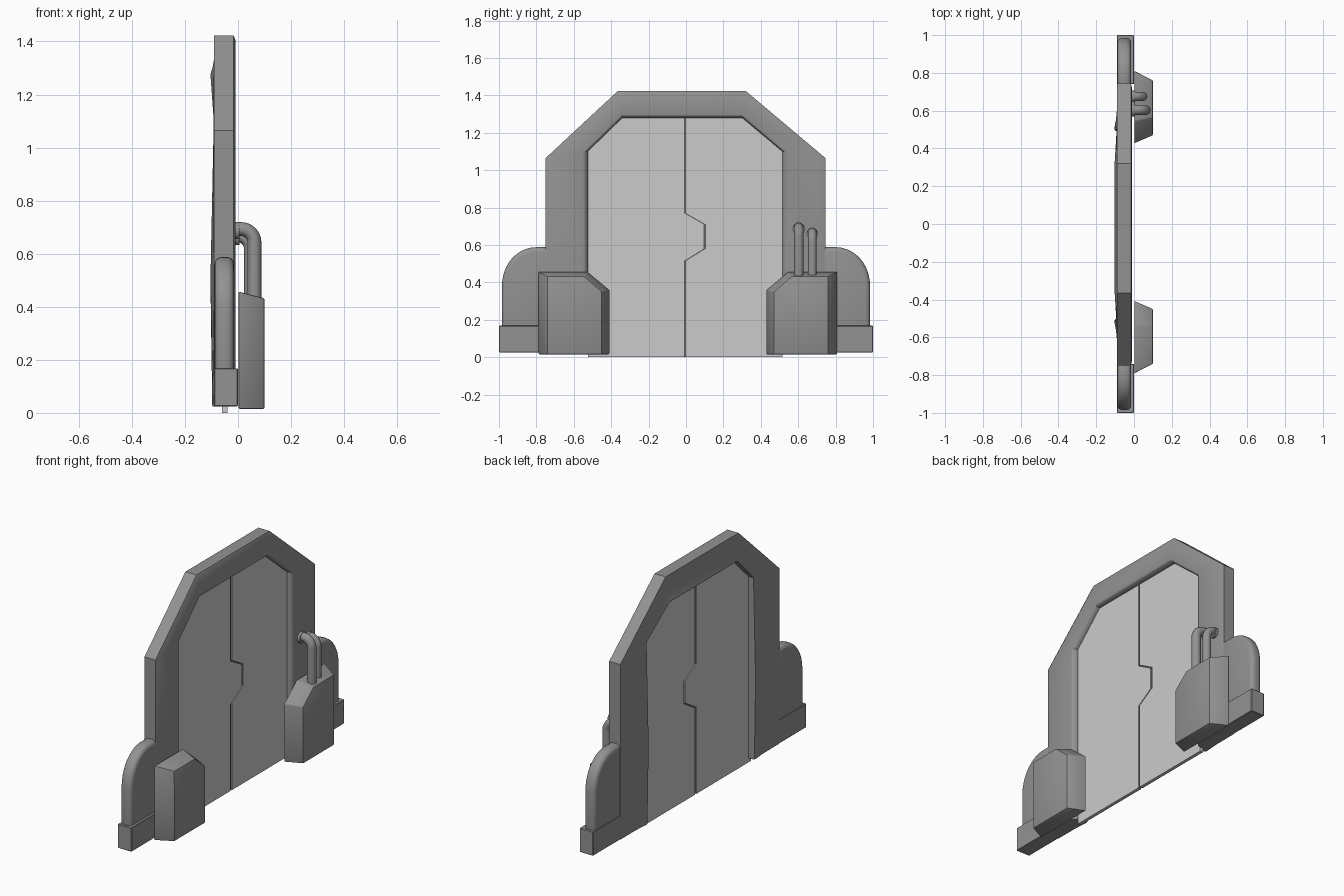
import bpy, bmesh, math

if "Cube" in bpy.data.objects:
    bpy.data.objects.remove(bpy.data.objects["Cube"])


def material(name, v):
    m = bpy.data.materials.new(name)
    m.diffuse_color = (v, v, v, 1)
    m.use_nodes = True
    m.node_tree.nodes["Principled BSDF"].inputs["Base Color"].default_value = m.diffuse_color
    return m


DARK = material("dark_metal", .29)
LIGHT = material("door_metal", .55)
SEAM = material("seam_shadow", .12)


def smooth(ob, angle=30):
    bpy.ops.object.select_all(action='DESELECT')
    ob.select_set(True)
    bpy.context.view_layer.objects.active = ob
    bpy.ops.object.shade_smooth_by_angle(angle=math.radians(angle))


def loft(name, rings, bevel=0.0, segments=2, mat=DARK):
    """Skin a list of equal-length point rings and cap both ends."""
    bm = bmesh.new()
    vs = [[bm.verts.new(p) for p in ring] for ring in rings]
    n = len(rings[0])
    for a, b in zip(vs, vs[1:]):
        for i in range(n):
            j = (i + 1) % n
            bm.faces.new((a[i], a[j], b[j], b[i]))
    bm.faces.new(vs[0])
    bm.faces.new(vs[-1])
    bmesh.ops.recalc_face_normals(bm, faces=bm.faces)
    if bevel:
        edges = [e for e in bm.edges if e.calc_face_angle(0) > math.radians(25)]
        bmesh.ops.bevel(bm, geom=edges, offset=bevel, segments=segments,
                        profile=0.5, affect='EDGES', clamp_overlap=True)
    me = bpy.data.meshes.new(name)
    bm.to_mesh(me)
    bm.free()
    me.materials.append(mat)
    ob = bpy.data.objects.new(name, me)
    bpy.context.collection.objects.link(ob)
    smooth(ob)


def prism(name, pts, x0, x1, bevel=0.0, segments=2, mat=DARK):
    """Extrude a (y, z) outline along x."""
    loft(name, [[(x, y, z) for y, z in pts] for x in (x0, x1)], bevel, segments, mat)


# Door frame: one cross-section swept between outer and inner outlines;
# the lip weight swells the rear rim along the jambs and lintel
outer = [(-.75, .025), (-.75, .50), (-.75, 1.065), (-.365, 1.423),
         (.32, 1.423), (.745, 1.065), (.745, .50), (.745, .025)]
inner = [(-.525, .025), (-.525, .50), (-.525, 1.10), (-.34, 1.28),
         (.30, 1.28), (.515, 1.10), (.515, .50), (.515, .025)]
lip = [.5, 1, .1, 1, 1, .1, 1, .5]
section = [(0, -.09, 0), (.60, -.09, 0), (.85, -.09, .006), (1.03, -.09, .014), (1.08, -.087, .015),
           (1.10, -.080, .014), (1.10, -.05, 0), (1, -.05, 0)]
for k in range(6):      # quarter-round from the door out to the front face
    a = math.pi / 2 * k / 5
    section.append((1 - .12 * (1 - math.cos(a)), -.04 + .03 * math.sin(a), 0))
section += [(.12, -.010, 0), (0, -.017, 0)]
loft("door_frame", [[(x - w * d, o[0] + t * (i[0] - o[0]), max(.025, o[1] + t * (i[1] - o[1])))
                     for t, x, d in section] for o, i, w in zip(outer, inner, lip)])

# Two interlocking door panels with a recessed dark seam between them
seam = [(-.005, 0), (-.005, .515), (.10, .58), (.10, .71), (-.005, .77), (-.005, 1.28)]
g = .006
left_seam = [(y - g, z) for y, z in seam]
right_seam = [(y + g, z) for y, z in seam]
prism("door_panel_left", left_seam + [(-.34, 1.28), (-.525, 1.10), (-.525, 0)], -.06, -.04, mat=LIGHT)
prism("door_panel_right", right_seam + [(.30, 1.28), (.515, 1.10), (.515, 0)], -.06, -.04, mat=LIGHT)
prism("door_seam", left_seam + right_seam[::-1], -.054, -.046, mat=SEAM)

# Rounded side fins standing on foot blocks
fin = [(.72, .12), (.72, .588), (.80, .588)]
for k in range(1, 10):
    a = math.pi / 2 * (1 - k / 10)
    fin.append((.80 + .183 * math.cos(a), .388 + .20 * math.sin(a)))
fin += [(.985, .388), (.985, .12)]
foot = [(.74, .025), (1, .025), (1, .168), (.74, .168)]
for side, s in (("left", -1), ("right", 1)):
    prism("side_fin_" + side, [(s * y, z) for y, z in fin], -.088, -.015, .026, 4)
    prism("foot_block_" + side, [(s * y, z) for y, z in foot], -.09, 0, .003, 1)

# Tapered equipment boxes in front of the frame
back = [(.428, .015), (.428, .36), (.545, .457), (.81, .457), (.81, .015)]
front = [(.47, .015), (.47, .35), (.565, .432), (.76, .432), (.76, .015)]
for side, f in (("right", lambda y: y), ("left", lambda y: .02 - y)):
    loft("equipment_box_" + side,
         [[(x, f(y), z) for y, z in pts] for x, pts in ((.002, back), (.10, front))], .005)


def tube(name, path, r):
    cu = bpy.data.curves.new(name, 'CURVE')
    cu.dimensions = '3D'
    cu.bevel_depth = r
    cu.bevel_resolution = 3
    cu.use_fill_caps = True
    sp = cu.splines.new('POLY')
    sp.points.add(len(path) - 1)
    for p, co in zip(sp.points, path):
        p.co = (*co, 1)
    cu.materials.append(DARK)
    ob = bpy.data.objects.new(name, cu)
    bpy.context.collection.objects.link(ob)
    bpy.ops.object.select_all(action='DESELECT')
    ob.select_set(True)
    bpy.context.view_layer.objects.active = ob
    bpy.ops.object.convert(target='MESH')
    smooth(bpy.context.view_layer.objects.active, 40)


# Bent pipes running from the right box into the frame, with collars
def pipe(name, y, x, top, r):
    bend = .05
    path = [(x, y, .40)]
    for k in range(9):
        a = math.pi / 2 * k / 8
        path.append((x - bend + bend * math.cos(a), y, top - bend + bend * math.sin(a)))
    path.append((-.02, y, top))
    tube(name, path, r)
    tube(name + "_collar", [(-.012, y, top - .006), (.006, y, top - .006)], r * 1.3)


pipe("pipe_tall", .603, .062, .693, .026)
pipe("pipe_short", .675, .047, .668, .024)
